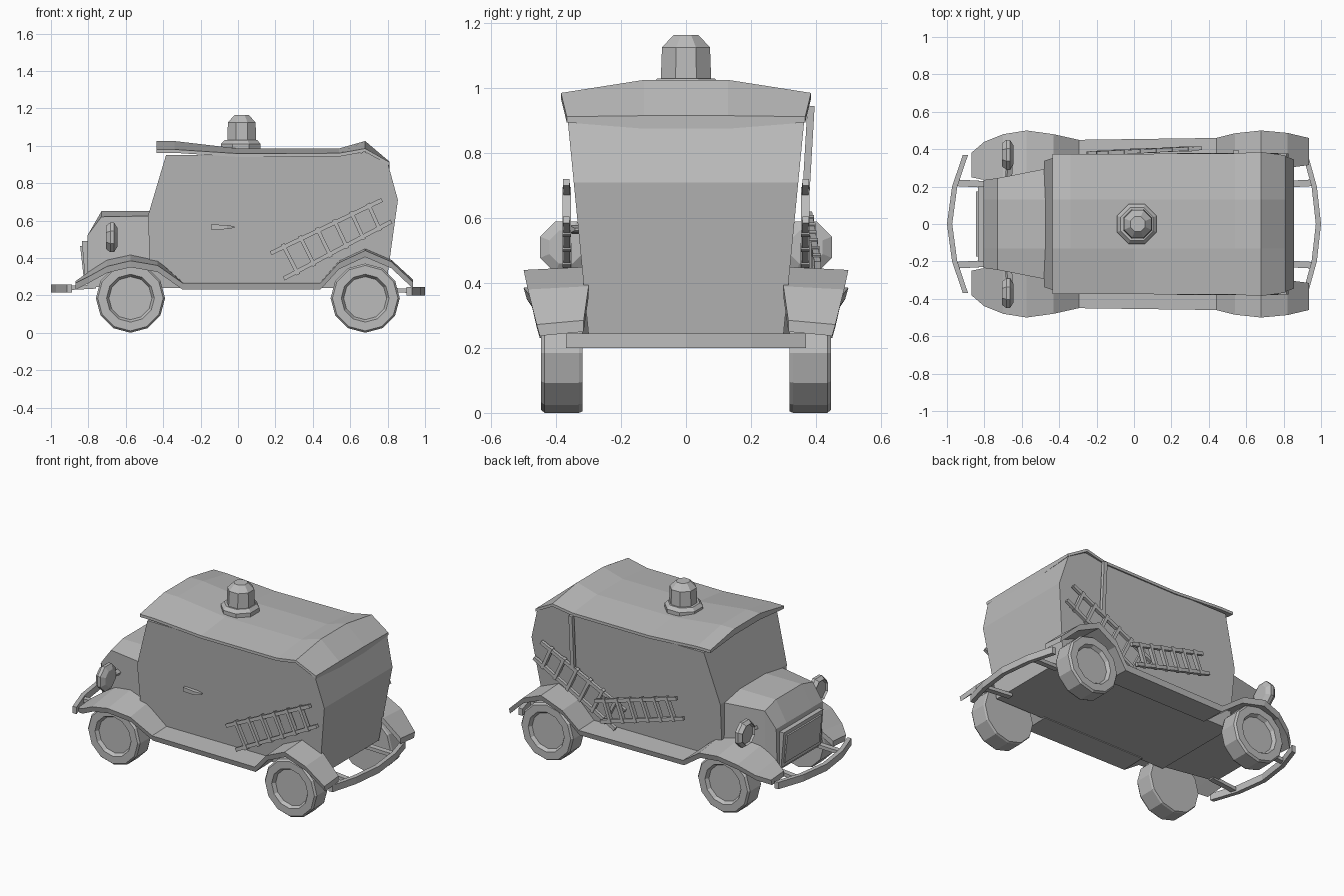
import bpy, bmesh, math
from mathutils import Vector

cube = bpy.data.objects.get("Cube")
if cube:
    bpy.data.objects.remove(cube, do_unlink=True)

grey = bpy.data.materials.new("plain_grey")
grey.use_nodes = True
tone = (0.5, 0.5, 0.5, 1)
grey.diffuse_color = tone
grey.node_tree.nodes["Principled BSDF"].inputs["Base Color"].default_value = tone


def finish(name, bm):
    bmesh.ops.recalc_face_normals(bm, faces=bm.faces)
    mesh = bpy.data.meshes.new(name)
    bm.to_mesh(mesh)
    bm.free()
    mesh.materials.append(grey)
    obj = bpy.data.objects.new(name, mesh)
    bpy.context.collection.objects.link(obj)
    return obj


def add_loft(bm, rings):
    """Skin a row of equal rings and cap both ends."""
    rows = [[bm.verts.new(p) for p in ring] for ring in rings]
    n = len(rows[0])
    for a, b in zip(rows, rows[1:]):
        for i in range(n):
            j = (i + 1) % n
            bm.faces.new((a[i], a[j], b[j], b[i]))
    bm.faces.new(rows[0])
    bm.faces.new(rows[-1])


def loft(name, rings):
    bm = bmesh.new()
    add_loft(bm, rings)
    return finish(name, bm)


def add_bar(bm, a, b, width, depth):
    """Rectangular bar from a to b; depth is measured along y."""
    a, b = Vector(a), Vector(b)
    along = (b - a).normalized()
    side = along.cross(Vector((0, 1, 0))).normalized() * width / 2
    out = side.cross(along).normalized() * depth / 2
    add_loft(bm, [[p + side + out, p + side - out, p - side - out, p - side + out]
                  for p in (a, b)])


def turned(name, centre, axis, steps, sides, turn=0.0):
    """Rings of (offset, radius) along an axis."""
    rings = []
    for off, r in steps:
        ring = []
        for i in range(sides):
            t = math.tau * i / sides + turn
            u, v = r * math.cos(t), r * math.sin(t)
            p = {"x": (off, u, v), "y": (u, off, v), "z": (u, v, off)}[axis]
            ring.append(Vector(centre) + Vector(p))
        rings.append(ring)
    return loft(name, rings)


def crowned(x, crown, edge, w, base_edge, base_mid, base_w=None):
    """Cross-section with a flat crown and sloping shoulders."""
    c, bw = 0.13, base_w or w
    return [(x, -bw, base_edge), (x, -w, edge), (x, -c, crown), (x, c, crown),
            (x, w, edge), (x, bw, base_edge), (x, c, base_mid), (x, -c, base_mid)]


# Cab: side profile whose sides lean outward with height
profile = [(-.47, .24), (-.48, .63), (-.385, .95), (.54, .945), (.68, .965),
           (.80, .91), (.855, .71), (.79, .24)]
loft("cab", [[(x, s * (.30 + (z - .24) * .097), z) for x, z in profile]
             for s in (-1, 1)])

# Roof: swept slab with overhang
roof = [(-.435, 1.025, .98, .375), (-.34, 1.025, .98, .375), (0, .985, .958, .375),
        (.54, .985, .96, .378), (.68, 1.025, .985, .385), (.81, .915, .912, .367)]
loft("roof", [crowned(x, c, e, w, e - .018, c - .04) for x, c, e, w in roof])

# Hood and nose
hood = [(-.805, .52, .52, .235), (-.73, .65, .62, .245), (-.45, .65, .625, .30)]
loft("hood", [crowned(x, c, e, w, .245, .245, w - .01) for x, c, e, w in hood])

# Grille plate with a raised centre
for name, front, half, low, high in (("grille", 0, .20, .26, .49),
                                     ("grille_panel", -.009, .175, .285, .465)):
    loft(name, [[(x0 + front, -half, low), (x0 + front - .02, -half, high),
                 (x0 + front - .02, half, high), (x0 + front, half, low)]
                for x0 in (-.815, -.785)])

# Fenders joined by running boards: x, inner top, outer top, outer y, inner y
fender = [(-.87, .275, .265, .38, .25), (-.80, .325, .30, .44, .235),
          (-.70, .39, .355, .48, .235), (-.575, .42, .385, .50, .24),
          (-.43, .39, .36, .48, .26), (-.295, .27, .265, .45, .28),
          (.44, .27, .265, .46, .28), (.54, .385, .375, .485, .28),
          (.68, .45, .44, .50, .30), (.82, .39, .38, .487, .30),
          (.935, .285, .272, .46, .315)]
for s, side in ((-1, "right"), (1, "left")):
    loft("fender_" + side, [[(x, s * yi, zi), (x, s * yo, zo), (x, s * (yo - .01), zo - .035),
                             (x, s * yi, zi - .035)] for x, zi, zo, yo, yi in fender])

    # Headlight
    turned("headlight_" + side, (-.675, s * .37, .51), "x",
           [(-.018, .06), (-.03, .068), (-.008, .086), (.012, .086), (.03, .055)],
           8, math.pi / 8)
    bm = bmesh.new()
    add_bar(bm, (-.67, s * .25, .50), (-.665, s * .33, .51), .03, .02)
    finish("headlight_arm_" + side, bm)

    # Wheels with recessed hubs
    for x, end in ((-.575, "front"), (.68, "rear")):
        turned(f"wheel_{end}_{side}", (x, 0, .185), "y",
               [(s * .318, .18), (s * .33, .185), (s * .435, .185), (s * .447, .175),
                (s * .447, .128), (s * .425, .115)], 12)

# Bumpers and their brackets
for name, s, z, tip in (("front", -1, .237, .915), ("rear", 1, .222, .93)):
    rings = []
    for y, f in ((-.37, 0), (-.2, .68), (0, 1), (.2, .68), (.37, 0)):
        x = s * (tip + (1 - tip) * f)
        rings.append([(x, y, z - .022), (x, y, z + .022),
                      (x - s * .028, y, z + .022), (x - s * .028, y, z - .022)])
    loft(name + "_bumper", rings)
    bm = bmesh.new()
    for t in (-1, 1):
        add_bar(bm, (s * .95, t * .22, z), (s * .76, t * .21, z + .01), .022, .035)
    finish(name + "_bumper_brackets", bm)

# Roof beacon
turned("beacon_base", (.015, 0, 0), "z", [(.95, .115), (1.01, .115), (1.03, .095)],
       8, math.pi / 8)
turned("beacon", (.02, 0, 0), "z", [(1.0, .085), (1.125, .08), (1.163, .042)],
       8, math.pi / 8)


def ladder(name, top, bottom, y0, y1):
    """Each rail is a pair of (x, z) ends."""
    bm = bmesh.new()
    rails = [[Vector((x, y, z)) for (x, z), y in zip(rail, (y0, y1))]
             for rail in (top, bottom)]
    for a, b in rails:
        add_bar(bm, a, b, .022, .02)
    for i in range(6):
        t = .12 + i * .153
        p, q = (a.lerp(b, t) for a, b in rails)
        add_bar(bm, p.lerp(q, -.12), p.lerp(q, 1.12), .02, .026)
    finish(name, bm)


# Ladders hung on the sides
upper, lower = ((.175, .425), (.77, .71)), ((.245, .29), (.82, .595))
ladder("ladder_right", upper, lower, -.365, -.368)
ladder("ladder_left_rear", upper, lower, .365, .368)
ladder("ladder_left_front", ((-.20, .61), (.36, .455)), ((-.25, .495), (.32, .335)),
       .378, .405)

# Strap holding the left ladders
bm = bmesh.new()
add_bar(bm, (.545, .365, .60), (.545, .385, .945), .025, .022)
finish("ladder_strap", bm)

# Door handle
loft("door_handle", [[(x, -.325, .565 - h), (x, -y, .565 - h), (x, -y, .565 + h),
                      (x, -.325, .565 + h)]
                     for x, y, h in ((-.145, .35, .014), (-.06, .358, .011), (-.02, .342, .004))])
